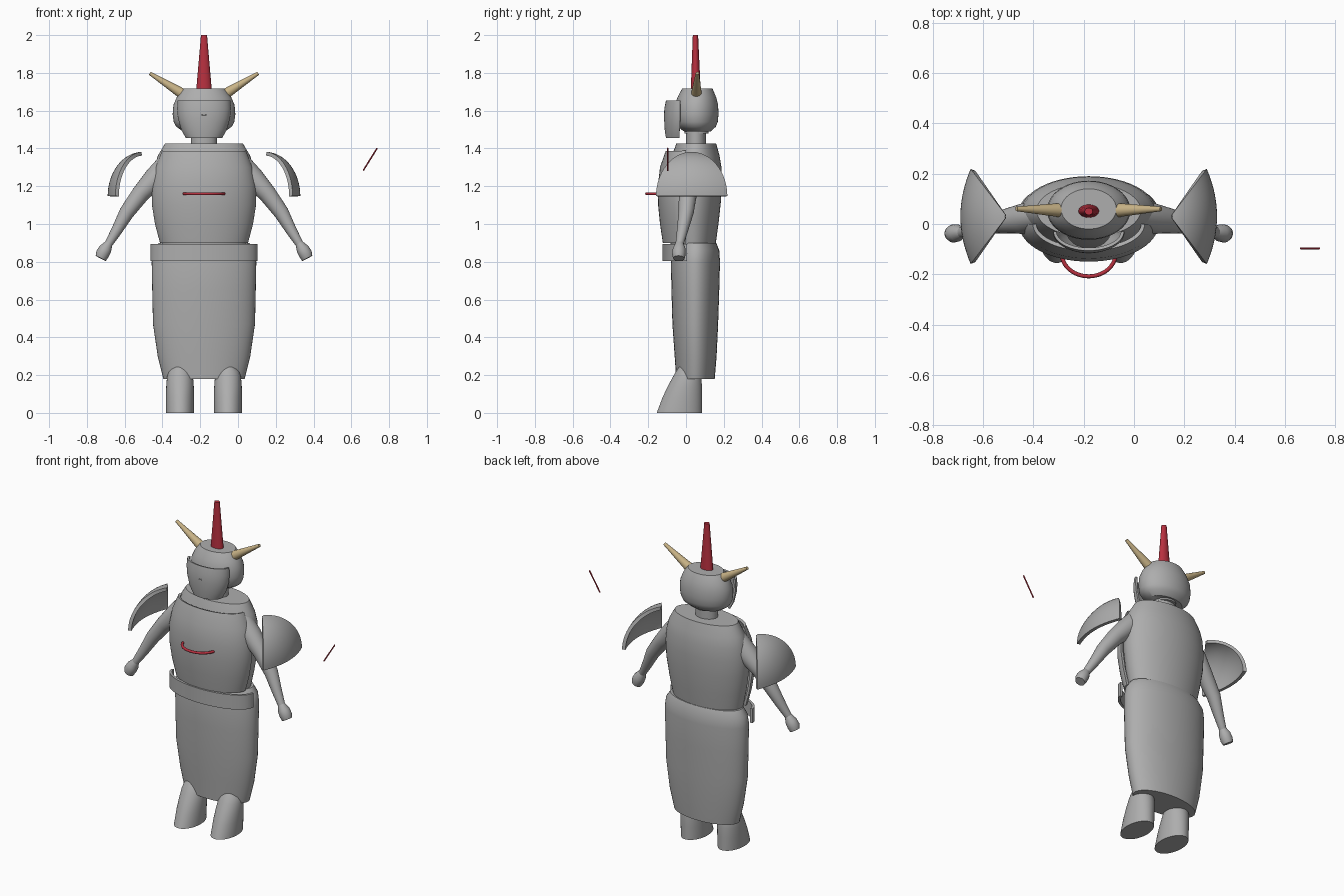
import bpy, bmesh
from math import sin, cos, pi, radians
from mathutils import Vector

if "Cube" in bpy.data.objects:
    bpy.data.objects.remove(bpy.data.objects["Cube"], do_unlink=True)

AX = -0.18  # body axis in x


def material(name, rgb):
    m = bpy.data.materials.new(name)
    m.use_nodes = True
    m.diffuse_color = (*rgb, 1)
    m.node_tree.nodes["Principled BSDF"].inputs["Base Color"].default_value = (*rgb, 1)
    return m


METAL = material("grey metal", (0.42, 0.42, 0.42))
RED = material("crimson", (0.48, 0.03, 0.05))
BONE = material("horn tan", (0.58, 0.45, 0.24))


def grid_object(name, rows, mat, closed=True, thickness=0, angle=35):
    """Skin rows of points; closed rows get end caps, open rows get thickness."""
    bm = bmesh.new()
    vs = [[bm.verts.new(p) for p in row] for row in rows]
    n = len(vs[0])
    for a, b in zip(vs, vs[1:]):
        for i in range(n if closed else n - 1):
            j = (i + 1) % n
            bm.faces.new((a[i], a[j], b[j], b[i]))
    if closed:
        bm.faces.new(vs[0])
        bm.faces.new(vs[-1])
    bmesh.ops.recalc_face_normals(bm, faces=bm.faces)
    me = bpy.data.meshes.new(name)
    bm.to_mesh(me)
    bm.free()
    me.materials.append(mat)
    ob = bpy.data.objects.new(name, me)
    bpy.context.collection.objects.link(ob)
    if thickness:
        mod = ob.modifiers.new("thickness", "SOLIDIFY")
        mod.thickness = thickness
        mod.offset = 0
    bpy.ops.object.select_all(action="DESELECT")
    ob.select_set(True)
    bpy.context.view_layer.objects.active = ob
    if thickness:
        bpy.ops.object.modifier_apply(modifier="thickness")
    bpy.ops.object.shade_smooth_by_angle(angle=radians(angle))
    return ob


def loft(name, rings, mat=METAL, cx=AX, n=48):
    """Stack of ellipses given as (z, half width, front y, back y)."""
    rows = [[(cx + rx * cos(2 * pi * i / n),
              (yf + yb) / 2 + (yb - yf) / 2 * sin(2 * pi * i / n), z)
             for i in range(n)] for z, rx, yf, yb in rings]
    return grid_object(name, rows, mat)


def tube(name, points, mat, n=24):
    """Round tapering limb through (x, y, z, radius)."""
    a, b = Vector(points[0][:3]), Vector(points[-1][:3])
    q = (b - a).to_track_quat("Z", "Y")
    rows = [[Vector(p[:3]) + q @ Vector((p[3] * cos(2 * pi * i / n), p[3] * sin(2 * pi * i / n), 0))
             for i in range(n)] for p in points]
    return grid_object(name, rows, mat)


def front_shell(name, rows, thickness, n=32):
    """Half-elliptic plate wrapped round the front: (z, half width, end y, front y)."""
    pts = [[(AX + rx * cos(pi * i / n), ye + (yf - ye) * sin(pi * i / n), z)
            for i in range(n + 1)] for z, rx, ye, yf in rows]
    return grid_object(name, pts, METAL, closed=False, thickness=thickness)


# Body
loft("skirt", [(0.18, 0.215, -0.052, 0.152), (0.3, 0.245, -0.06, 0.162),
               (0.47, 0.27, -0.072, 0.17), (0.65, 0.274, -0.077, 0.176),
               (0.8, 0.277, -0.08, 0.18), (0.86, 0.268, -0.072, 0.176),
               (0.9, 0.24, -0.055, 0.16)])
loft("torso", [(0.88, 0.225, -0.08, 0.155), (1.0, 0.25, -0.095, 0.172),
               (1.12, 0.268, -0.1, 0.185), (1.22, 0.272, -0.1, 0.19),
               (1.3, 0.262, -0.09, 0.188), (1.36, 0.245, -0.075, 0.178),
               (1.425, 0.207, -0.052, 0.16)])
front_shell("chest_plate", [(0.9, 0.225, 0.0, -0.115), (1.0, 0.252, 0.0, -0.13),
                            (1.1, 0.268, 0.0, -0.14), (1.2, 0.27, 0.0, -0.142),
                            (1.3, 0.25, 0.0, -0.13), (1.385, 0.215, 0.0, -0.1)], 0.015)
front_shell("belt", [(0.805, 0.276, 0.005, -0.117), (0.895, 0.276, 0.005, -0.117)], 0.015)

# Head
loft("neck", [(1.4, 0.068, 0.0, 0.105), (1.5, 0.068, 0.0, 0.105)])
loft("collar", [(1.48, 0.066, -0.008, 0.12), (1.52, 0.066, -0.008, 0.12)])
loft("helmet", [(1.49, 0.11, -0.01, 0.13), (1.515, 0.147, -0.045, 0.158),
                (1.54, 0.16, -0.06, 0.168), (1.58, 0.166, -0.063, 0.172),
                (1.63, 0.162, -0.06, 0.17), (1.67, 0.145, -0.045, 0.16),
                (1.7, 0.125, -0.03, 0.148), (1.717, 0.11, -0.02, 0.14)])
front_shell("visor", [(1.457, 0.09, -0.035, -0.1), (1.5, 0.115, -0.033, -0.107),
                      (1.56, 0.132, -0.03, -0.11), (1.61, 0.137, -0.03, -0.109),
                      (1.653, 0.134, -0.03, -0.1)], 0.012)
tube("visor_slit", [(AX - 0.012, -0.114, 1.575, 0.004), (AX + 0.012, -0.114, 1.575, 0.004)], METAL, 8)
loft("centre_horn", [(1.7, 0.042, 0.025, 0.078), (2.0, 0.016, 0.036, 0.064)], RED)

# Mirrored parts
for side, s in (("left", 1), ("right", -1)):
    def at(x, y, z, r):
        return (AX + s * x, y, z, r)

    tube(side + "_horn", [at(0.115, 0.055, 1.69, 0.028), at(0.287, 0.06, 1.798, 0.009)], BONE)
    tube(side + "_arm", [at(0.18, 0.03, 1.345, 0.05), at(0.25, 0.022, 1.25, 0.062),
                         at(0.335, 0.01, 1.16, 0.048), at(0.41, 0.0, 1.06, 0.04),
                         at(0.46, -0.018, 0.97, 0.03), at(0.508, -0.035, 0.89, 0.021)], METAL)
    tube(side + "_hand", [at(0.503, -0.034, 0.9, 0.02), at(0.522, -0.036, 0.868, 0.034),
                          at(0.538, -0.038, 0.84, 0.036), at(0.547, -0.038, 0.818, 0.03)], METAL)
    loft(side + "_foot", [(0, 0.074, -0.155, 0.085), (0.08, 0.075, -0.125, 0.085),
                          (0.14, 0.073, -0.097, 0.085), (0.19, 0.069, -0.07, 0.08),
                          (0.22, 0.06, -0.053, 0.07), (0.245, 0.04, -0.035, 0.05)],
         cx=AX + s * 0.127)

    # Curved fan-shaped shoulder guard
    rows = []
    for k in range(17):
        t = radians(88) * k / 16
        rows.append([(AX + s * (0.325 + (0.175 - 0.04 * u * u) * cos(t)),
                      0.03 + 0.185 * u * cos(t), 1.147 + 0.225 * sin(t))
                     for u in [i / 10 - 1 for i in range(21)]])
    grid_object(side + "_shoulder_guard", rows, METAL, closed=False, thickness=0.02)

# Red chest handle
curve = bpy.data.curves.new("chest_handle", "CURVE")
curve.dimensions = "3D"
curve.bevel_depth = 0.008
curve.bevel_resolution = 3
curve.use_fill_caps = True
spline = curve.splines.new("POLY")
spline.points.add(24)
for i, p in enumerate(spline.points):
    a = pi * i / 24
    p.co = (AX + 0.107 * cos(a), -0.118 - 0.09 * sin(a), 1.16, 1)
curve.materials.append(RED)
bpy.context.collection.objects.link(bpy.data.objects.new("chest_handle", curve))

# Loose thin rod beside the figure
tube("floating_rod", [(0.663, -0.097, 1.283, 0.004), (0.737, -0.097, 1.402, 0.004)], RED, 8)
